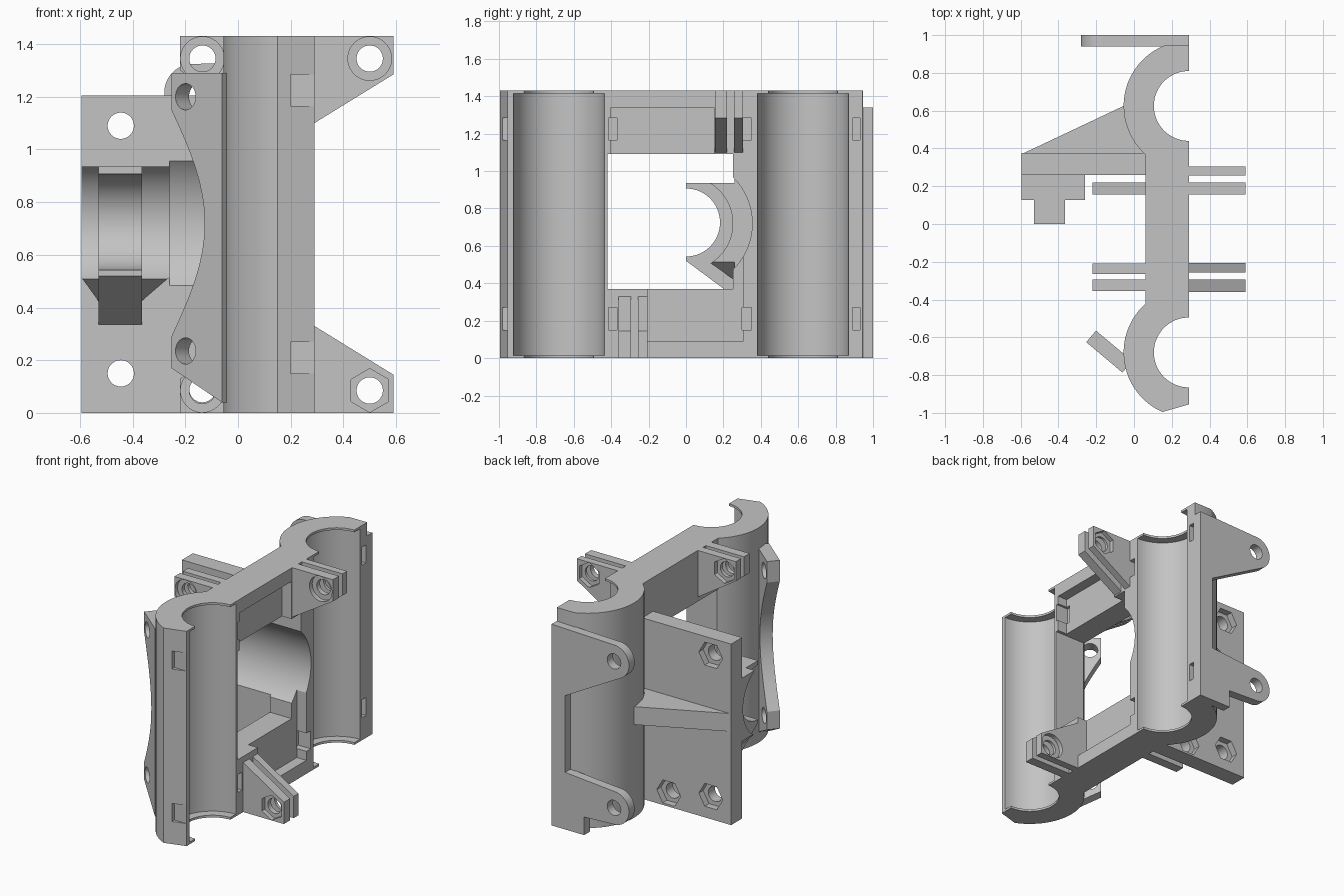
import bpy, bmesh, math
from mathutils import Vector

cube = bpy.data.objects.get("Cube")
if cube:
    bpy.data.objects.remove(cube)

grey = bpy.data.materials.new("plain grey")
grey.use_nodes = True
grey.diffuse_color = (0.55, 0.55, 0.55, 1)
grey.node_tree.nodes["Principled BSDF"].inputs["Base Color"].default_value = grey.diffuse_color

PLACE = {"x": lambda p, q, h: (h, p, q),
         "y": lambda p, q, h: (p, h, q),
         "z": lambda p, q, h: (p, q, h)}
H = 1.43
cutters = []


def arc(cx, cy, r, a, b, n=24):
    steps = [math.radians(a + (b - a) * i / n) for i in range(n + 1)]
    return [(cx + r * math.cos(t), cy + r * math.sin(t)) for t in steps]


def prism(name, pts, axis, lo, hi):
    """Extrude a 2D outline along one axis."""
    bm = bmesh.new()
    face = bm.faces.new([bm.verts.new(PLACE[axis](p, q, lo)) for p, q in pts])
    out = bmesh.ops.extrude_face_region(bm, geom=[face])
    move = Vector(PLACE[axis](0, 0, hi - lo))
    bmesh.ops.translate(bm, vec=move, verts=[v for v in out["geom"] if isinstance(v, bmesh.types.BMVert)])
    bmesh.ops.recalc_face_normals(bm, faces=bm.faces)
    mesh = bpy.data.meshes.new(name)
    bm.to_mesh(mesh)
    bm.free()
    mesh.materials.append(grey)
    obj = bpy.data.objects.new(name, mesh)
    bpy.context.collection.objects.link(obj)
    return obj


def box(name, x, y, z):
    return prism(name, [(x[0], y[0]), (x[1], y[0]), (x[1], y[1]), (x[0], y[1])], "z", *z)


def rod(axis, c, r, lo, hi, n=32, turn=0):
    return prism("cutter", arc(*c, r, turn, turn + 360 - 360 / n, n - 1), axis, lo, hi)


def cut(obj, *tools):
    bpy.context.view_layer.objects.active = obj
    for tool in tools:
        tool.hide_render = True
        mod = obj.modifiers.new("cut", "BOOLEAN")
        mod.operation, mod.solver, mod.object = "DIFFERENCE", "EXACT", tool
        bpy.ops.object.modifier_apply(modifier=mod.name)
        cutters.append(tool)


def smooth(obj):
    bpy.ops.object.select_all(action="DESELECT")
    obj.select_set(True)
    bpy.context.view_layer.objects.active = obj
    bpy.ops.object.shade_smooth_by_angle(angle=math.radians(30))


def tie_slots(*walls):
    return [box("cutter", (0.2, 0.4), wall, z) for wall in walls
            for z in ((0.15, 0.27), (1.165, 1.285))]


# Bearing columns, with a wide bore and thin lips at both ends
def column(name, cy, outline, walls):
    obj = prism(name, outline, "z", 0, H)
    c = (0.29, cy)
    cut(obj, rod("z", c, 0.185, -0.1, H + 0.1, 64), rod("z", c, 0.243, 0.015, H - 0.015, 64),
        *tie_slots(*walls))
    smooth(obj)


column("front_bearing_column", -0.68,
       arc(0.29, -0.68, 0.345, 131, 246) + [(0.29, -0.955), (0.29, -0.42)],
       [(-1.05, -0.955)])
column("back_bearing_column", 0.625,
       arc(0.29, 0.625, 0.345, 229, 112) + [(0.29, 0.945), (0.29, 0.365)],
       [(0.89, 0.93)])

# Frame joining the columns
barrel = dict(axis="x", c=(0.007, 0.72), r=0.347, lo=-0.26, hi=0.4, n=64)
frame = box("frame", (0.06, 0.29), (-0.425, 0.37), (0, H))
cut(frame, box("cutter", (-0.1, 0.4), (-0.43, 0.25), (0.37, 1.09)), rod(**barrel),
    box("cutter", (0.22, 0.4), (-0.4, 0.15), (1.0, 1.34)),
    box("cutter", (0.22, 0.4), (-0.205, 0.305), (0.09, 0.54)),
    *tie_slots((-0.415, -0.37), (0.3, 0.35)))
smooth(frame)

# Mounting slab with bolt holes and nut recesses
slab = box("mounting_slab", (-0.595, 0.08), (0.26, 0.375), (0, 1.205))
cut(slab, rod(**barrel))
for c in ((-0.445, 0.15), (-0.445, 1.09), (-0.135, 0.09)):
    cut(slab, rod("y", c, 0.05, 0.2, 0.5), rod("y", c, 0.088, 0.33, 0.5, 6))
smooth(slab)

# Brace between slab and back column
prism("slab_brace", [(-0.595, 0.37), (0.06, 0.37), (0, 0.625), (-0.055, 0.625)], "z", 0.62, 0.74)

# Half-round cradle on the slab, its wide part tapering down to the rib
wide = prism("wide_cradle", [(0.12, 0.935), (0.27, 0.935), (0.27, 0.41), (0.12, 0.515)],
             "x", -0.595, -0.26)
cut(wide, rod("x", (0, 0.72), 0.25, -0.7, -0.2, 64))
for outer, inner in ((-0.26, -0.365), (-0.595, -0.53)):
    far = 2 * outer - inner
    cut(wide, prism("cutter", [(far, 0.515), (outer, 0.515), (inner, 0.425), (inner, 0.3), (far, 0.3)],
                    "y", 0, 0.4))
rib = prism("cradle_rib", [(0, 0.935), (0.27, 0.935), (0.27, 0.335), (0.25, 0.335), (0, 0.52)],
            "x", -0.53, -0.365)
cut(rib, rod("x", (0, 0.725), 0.182, -0.7, -0.2, 64))
for part in (wide, rib):
    smooth(part)


# Clamp tabs: paired plates beside the frame, with bolt-head or nut recesses
def tab(name, outline, hole, y, upper, sides, back):
    flip = (lambda z: z) if upper else (lambda z: H - z)
    obj = prism(name, [(x, flip(z)) for x, z in outline], "y", *y)
    c = (hole, flip(1.345))
    span = (y[1] - 0.03, y[1] + 0.1) if back else (y[0] - 0.1, y[0] + 0.03)
    cut(obj, rod("y", c, 0.05, y[0] - 0.1, y[1] + 0.1), rod("y", c, 0.083, *span, sides, 30))


right_wing = [(0.15, H), (-0.22, H), (-0.22, 1.3), (0.06, 1.12), (0.15, 1.12)]
left_wing = [(0.22, H), (0.59, H), (0.59, 1.285), (0.29, 1.1), (0.22, 1.1)]
ROUND, HEX = 32, 6
tab("left_upper_front_tab", left_wing, 0.5, (0.155, 0.22), True, ROUND, False)
tab("left_upper_back_tab", left_wing, 0.5, (0.257, 0.305), True, HEX, True)
tab("left_lower_front_tab", left_wing, 0.5, (-0.36, -0.295), False, HEX, False)
tab("left_lower_back_tab", left_wing, 0.5, (-0.257, -0.207), False, ROUND, True)
tab("right_upper_front_tab", right_wing, -0.135, (-0.355, -0.295), True, ROUND, False)
tab("right_upper_back_tab", right_wing, -0.135, (-0.265, -0.21), True, HEX, True)
tab("right_lower_front_tab", right_wing, -0.135, (0.155, 0.22), False, ROUND, False)

# Back plate with two round lugs
back = prism("back_plate",
             [(0.29, 0), (0.29, 1.34)] + arc(-0.17, 1.215, 0.11, 85, 240) + [(0.19, 0.89), (0.19, 0.38)]
             + arc(-0.17, 0.24, 0.11, 90, 270) + [(0.05, 0.12), (0.05, 0)], "y", 0.94, 1.0)
for z in (0.24, 1.215):
    cut(back, rod("y", (-0.17, z), 0.05, 0.9, 1.1))
smooth(back)

# Slanted front arm with a concave edge, turned to meet the column
edge = [(0.165 * math.cos(math.pi * (z - 0.72) / 0.86), z)
        for z in [0.29 + 0.86 * i / 16 for i in range(17)]]
arm = prism("slanted_arm", [(0, 1.29), (0.25, 1.29), (0.25, 0.04), (0, 0.17)] + edge,
            "y", -0.04, 0.04)
for z in (0.235, 1.2):
    cut(arm, rod("y", (0.07, z), 0.05, -0.1, 0.1))
arm.location = (-0.227, -0.595, 0)
arm.rotation_euler = (0, 0, math.radians(-40))
smooth(arm)

for tool in cutters:
    bpy.data.objects.remove(tool)
